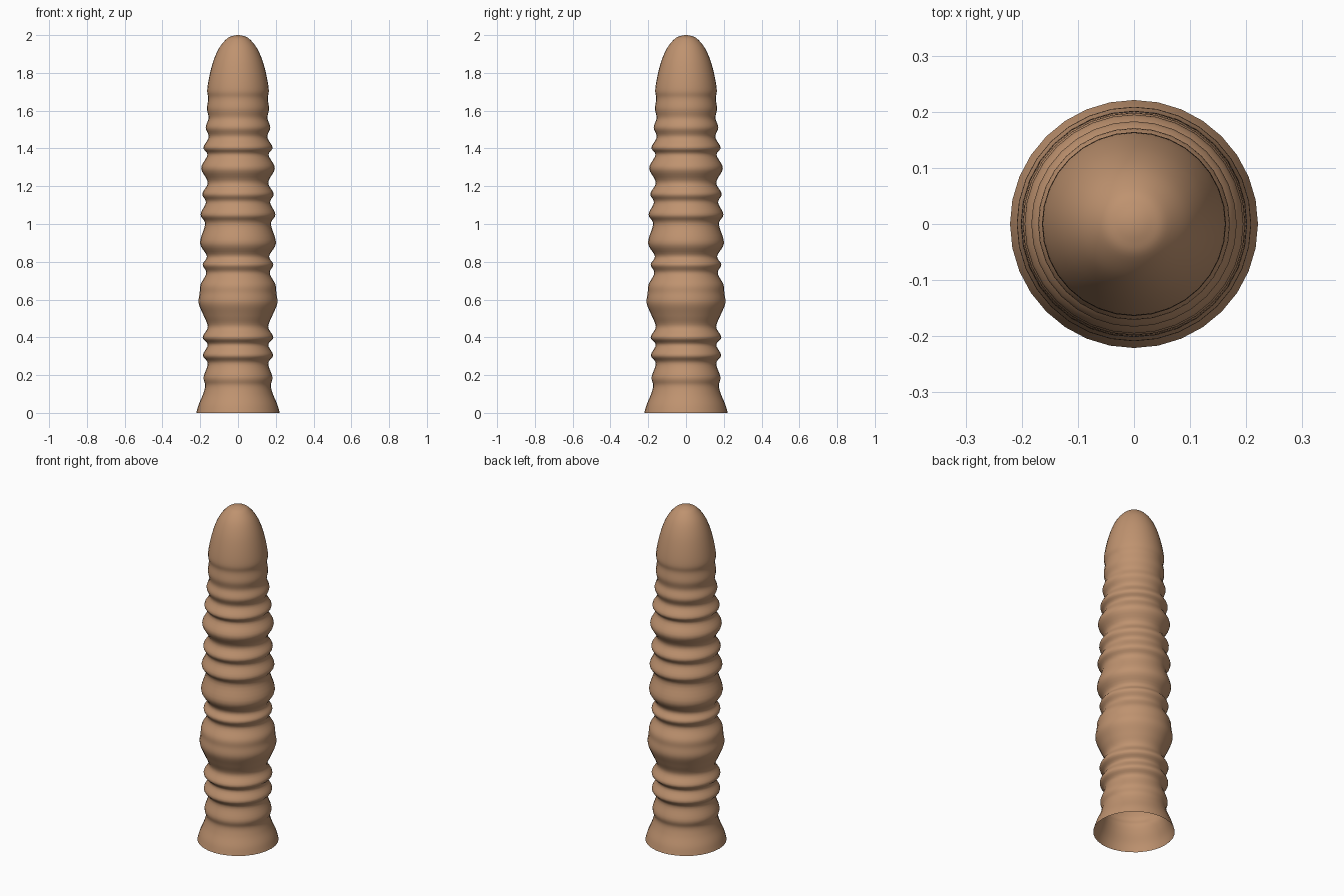
import bpy, bmesh, math
from mathutils import Vector

if "Cube" in bpy.data.objects:
    bpy.data.objects.remove(bpy.data.objects["Cube"])

SEGMENTS = 32
STEPS = 5

# Ribbed profile from the flared open base to the top of the ribs: (radius, height)
ribs = [(.221, 0), (.208, .045), (.185, .10), (.174, .145), (.182, .19), (.160, .262),
        (.186, .305), (.160, .36), (.187, .40), (.160, .455), (.182, .515), (.208, .58),
        (.203, .635), (.198, .68), (.168, .74), (.187, .785), (.165, .83), (.201, .90),
        (.174, 1.0), (.198, 1.05), (.170, 1.115), (.189, 1.16), (.160, 1.22),
        (.195, 1.295), (.162, 1.365), (.183, 1.405), (.155, 1.46), (.171, 1.51),
        (.156, 1.56), (.164, 1.61), (.158, 1.665), (.163, 1.71)]
# Rounded tip
tip = [(.150, 1.79), (.128, 1.87), (.098, 1.935), (.060, 1.98), (.030, 1.995), (0, 2.0)]
keys = [Vector(p) for p in ribs + tip]


def smooth_profile(p):
    """Catmull-Rom curve through the profile points."""
    p = [2 * p[0] - p[1]] + p + [Vector((-p[-2].x, p[-2].y))]
    out = []
    for a, b, c, d in zip(p, p[1:], p[2:], p[3:]):
        for i in range(STEPS):
            t = i / STEPS
            out.append(.5 * (2 * b + (c - a) * t + (2 * a - 5 * b + 4 * c - d) * t**2
                             + (3 * b - a - 3 * c + d) * t**3))
    return out


# Lathe the profile around z
bm = bmesh.new()
rings = []
for p in smooth_profile(keys):
    rings.append([bm.verts.new((p.x * math.cos(a), p.x * math.sin(a), p.y))
                  for a in (2 * math.pi * i / SEGMENTS for i in range(SEGMENTS))])
for lo, hi in zip(rings, rings[1:]):
    for i in range(SEGMENTS):
        j = (i + 1) % SEGMENTS
        bm.faces.new((lo[i], lo[j], hi[j], hi[i]))
top = bm.verts.new((0, 0, 2))
for i in range(SEGMENTS):
    bm.faces.new((rings[-1][i], rings[-1][(i + 1) % SEGMENTS], top))
for f in bm.faces:
    f.smooth = True

mesh = bpy.data.meshes.new("ribbed_shell")
bm.to_mesh(mesh)
bm.free()
shell = bpy.data.objects.new("ribbed_shell", mesh)
bpy.context.collection.objects.link(shell)

# Tan colour
tan = bpy.data.materials.new("tan")
tan.diffuse_color = (.52, .29, .16, 1)
tan.use_nodes = True
tan.node_tree.nodes["Principled BSDF"].inputs["Base Color"].default_value = tan.diffuse_color
mesh.materials.append(tan)
